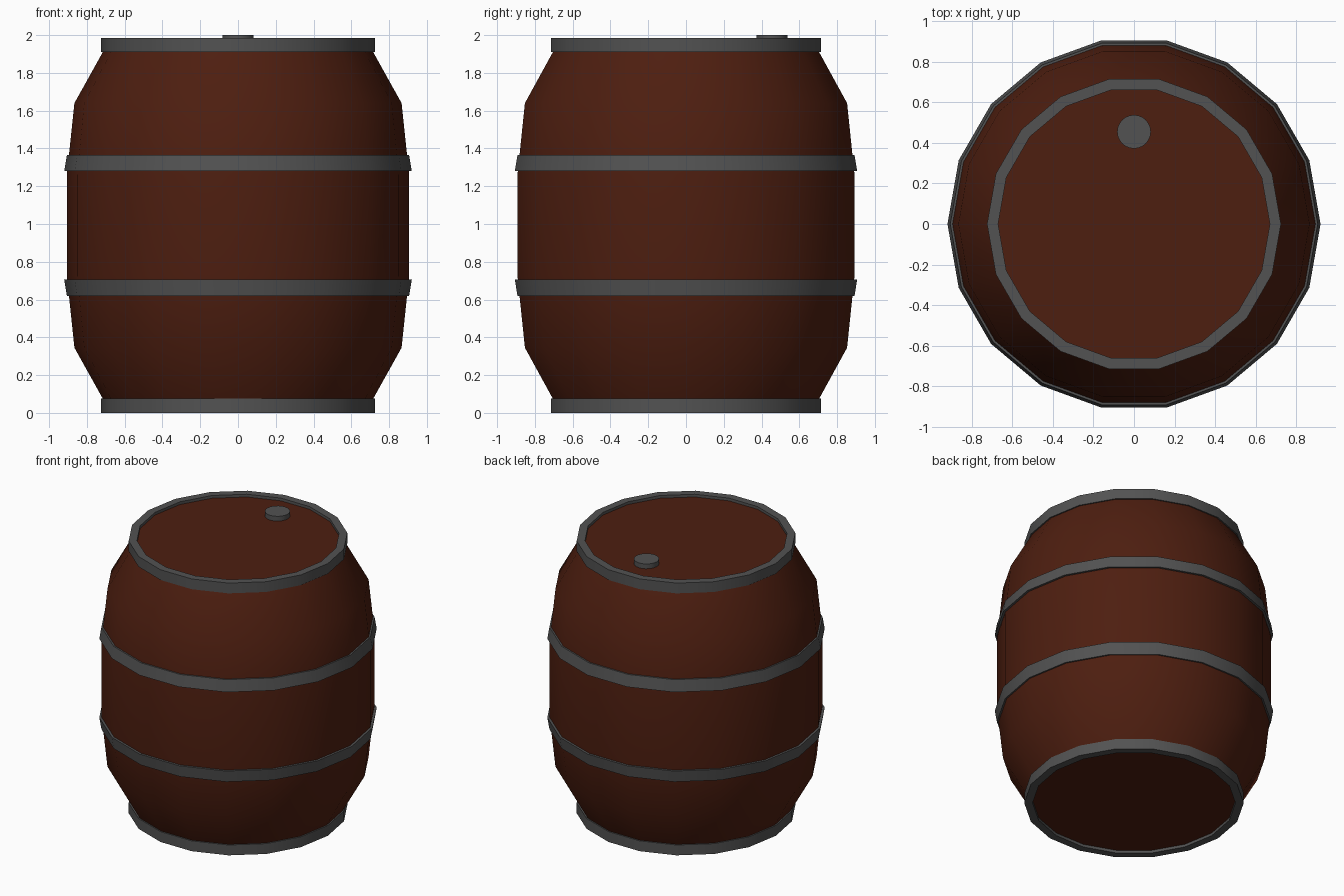
import bpy
import math

if "Cube" in bpy.data.objects:
    bpy.data.objects.remove(bpy.data.objects["Cube"])

SIDES = 18


def material(name, color):
    mat = bpy.data.materials.new(name)
    mat.diffuse_color = (*color, 1)
    mat.use_nodes = True
    mat.node_tree.nodes["Principled BSDF"].inputs["Base Color"].default_value = mat.diffuse_color
    return mat


wood = material("wood", (0.075, 0.013, 0.005))
iron = material("iron", (0.085, 0.085, 0.085))


def revolve(name, profile, mat, closed=False, sides=SIDES, center=(0, 0), smooth=40):
    """Turn an (r, z) profile around z; open profiles get flat end caps."""
    n = len(profile)
    verts, faces = [], []
    for s in range(sides):
        a = 2 * math.pi * s / sides
        verts += [(r * math.cos(a), r * math.sin(a), z) for r, z in profile]
    for s in range(sides):
        a, b = s * n, (s + 1) % sides * n
        for i in range(n if closed else n - 1):
            j = (i + 1) % n
            faces.append((a + i, b + i, b + j, a + j))
    if not closed:
        faces.append([s * n for s in reversed(range(sides))])
        faces.append([s * n + n - 1 for s in range(sides)])
    mesh = bpy.data.meshes.new(name)
    mesh.from_pydata(verts, [], faces)
    mesh.materials.append(mat)
    obj = bpy.data.objects.new(name, mesh)
    obj.location = (*center, 0)
    bpy.context.collection.objects.link(obj)
    bpy.ops.object.select_all(action='DESELECT')
    obj.select_set(True)
    bpy.context.view_layer.objects.active = obj
    bpy.ops.object.shade_smooth_by_angle(angle=math.radians(smooth))
    return obj


def mirrored(profile):
    """Flip a profile top to bottom, keeping its winding."""
    return [(r, 1.985 - z) for r, z in reversed(profile)]


# Bulging wooden body with its two heads
upper = [(0.906, 1.26), (0.866, 1.64), (0.685, 1.965)]
revolve("barrel_body", mirrored(upper) + upper, wood)

# End rims and belly hoops, each a closed ring section
rim = [(0.67, 1.91), (0.725, 1.91), (0.725, 1.985), (0.67, 1.985)]
hoop = [(0.87, 1.28), (0.92, 1.28), (0.906, 1.365), (0.86, 1.365)]
for part, section in (("rim", rim), ("hoop", hoop)):
    revolve("top_" + part, section, iron, closed=True)
    revolve("bottom_" + part, mirrored(section), iron, closed=True)

# Bung plug on the lid
revolve("bung", [(0.083, 1.95), (0.083, 2.0)], iron, sides=24, center=(0, 0.455))
